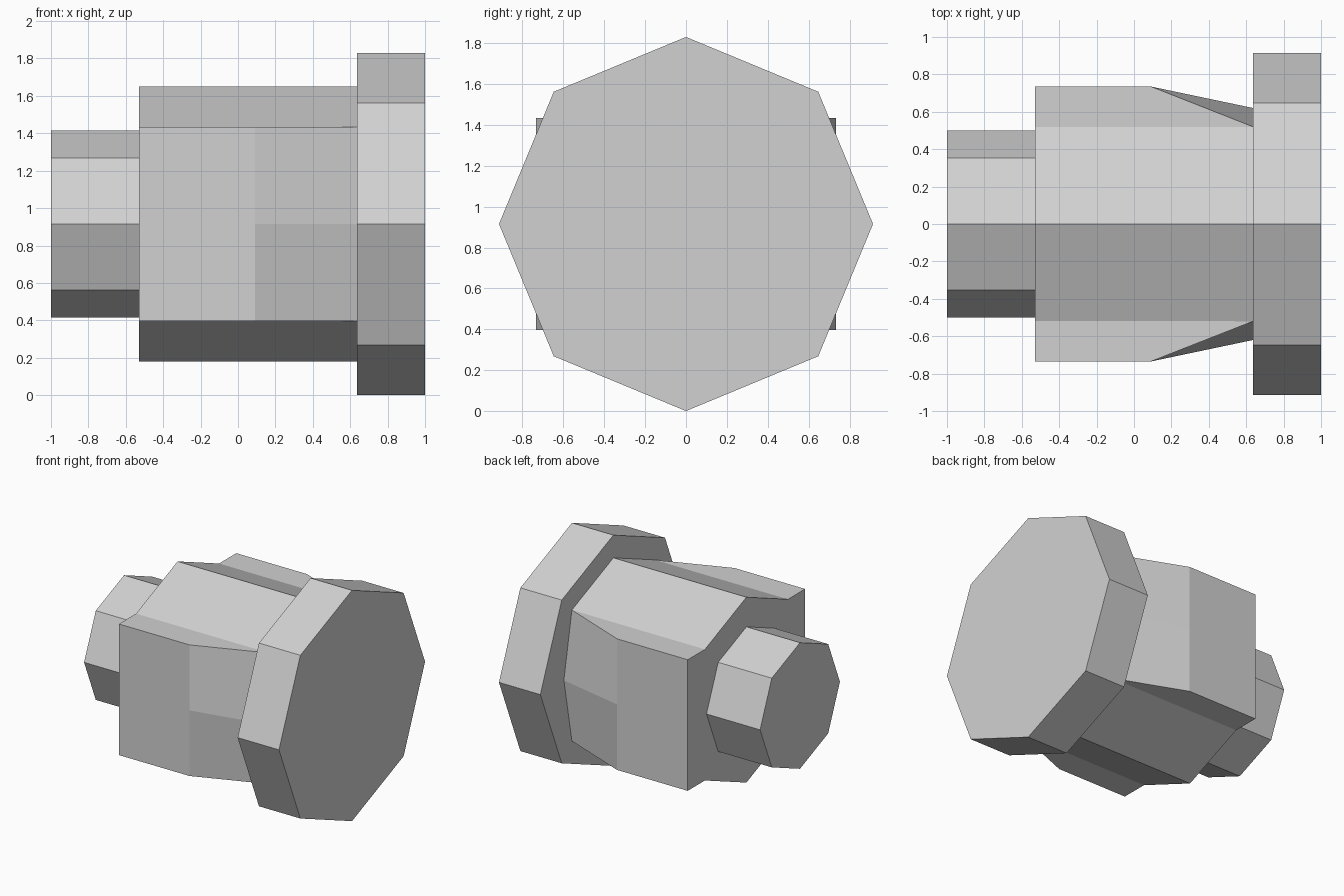
import bpy, bmesh
from math import sin, cos, pi

cube = bpy.data.objects.get("Cube")
if cube:
    bpy.data.objects.remove(cube, do_unlink=True)

AXIS_Z = 0.915

grey = bpy.data.materials.new("plain grey")
grey.use_nodes = True
colour = (0.64, 0.64, 0.64, 1)
grey.diffuse_color = colour
grey.node_tree.nodes["Principled BSDF"].inputs["Base Color"].default_value = colour


def loft(name, sections):
    """Skin a closed solid through (x, ring) sections; rings hold (y, z) about the axis."""
    bm = bmesh.new()
    rings = [[bm.verts.new((x, y, z + AXIS_Z)) for y, z in ring] for x, ring in sections]
    for a, b in zip(rings, rings[1:]):
        n = len(a)
        for i in range(n):
            j = (i + 1) % n
            bm.faces.new((a[i], a[j], b[j], b[i]))
    bm.faces.new(rings[0])
    bm.faces.new(rings[-1])
    bmesh.ops.remove_doubles(bm, verts=bm.verts[:], dist=0.0005)
    bmesh.ops.recalc_face_normals(bm, faces=bm.faces[:])
    mesh = bpy.data.meshes.new(name)
    bm.to_mesh(mesh)
    bm.free()
    mesh.materials.append(grey)
    obj = bpy.data.objects.new(name, mesh)
    bpy.context.collection.objects.link(obj)
    return obj


def octagon(radius):
    return [(radius * sin(i * pi / 4), radius * cos(i * pi / 4)) for i in range(8)]


def body_ring(corner, middle, radius=0.735):
    """Octagonal ridges above and below, with flanks reaching out to each side."""
    s = radius * sin(pi / 4)
    corner = max(corner, s)
    half = [(s, s), (corner, s), (middle, 0), (corner, -s), (s, -s)]
    other = [(-y, z) for y, z in reversed(half)]
    return [(0, radius)] + half + [(0, -radius)] + other


# Narrow stub, flanked body tapering towards the head, and wide head
loft("end_stub", [(-1.0, octagon(0.5)), (-0.53, octagon(0.5))])
loft("body", [(-0.53, body_ring(0.735, 0.735)),
              (0.09, body_ring(0.735, 0.735)),
              (0.637, body_ring(0.52, 0.62))])
loft("head", [(0.637, octagon(0.915)), (1.0, octagon(0.915))])
